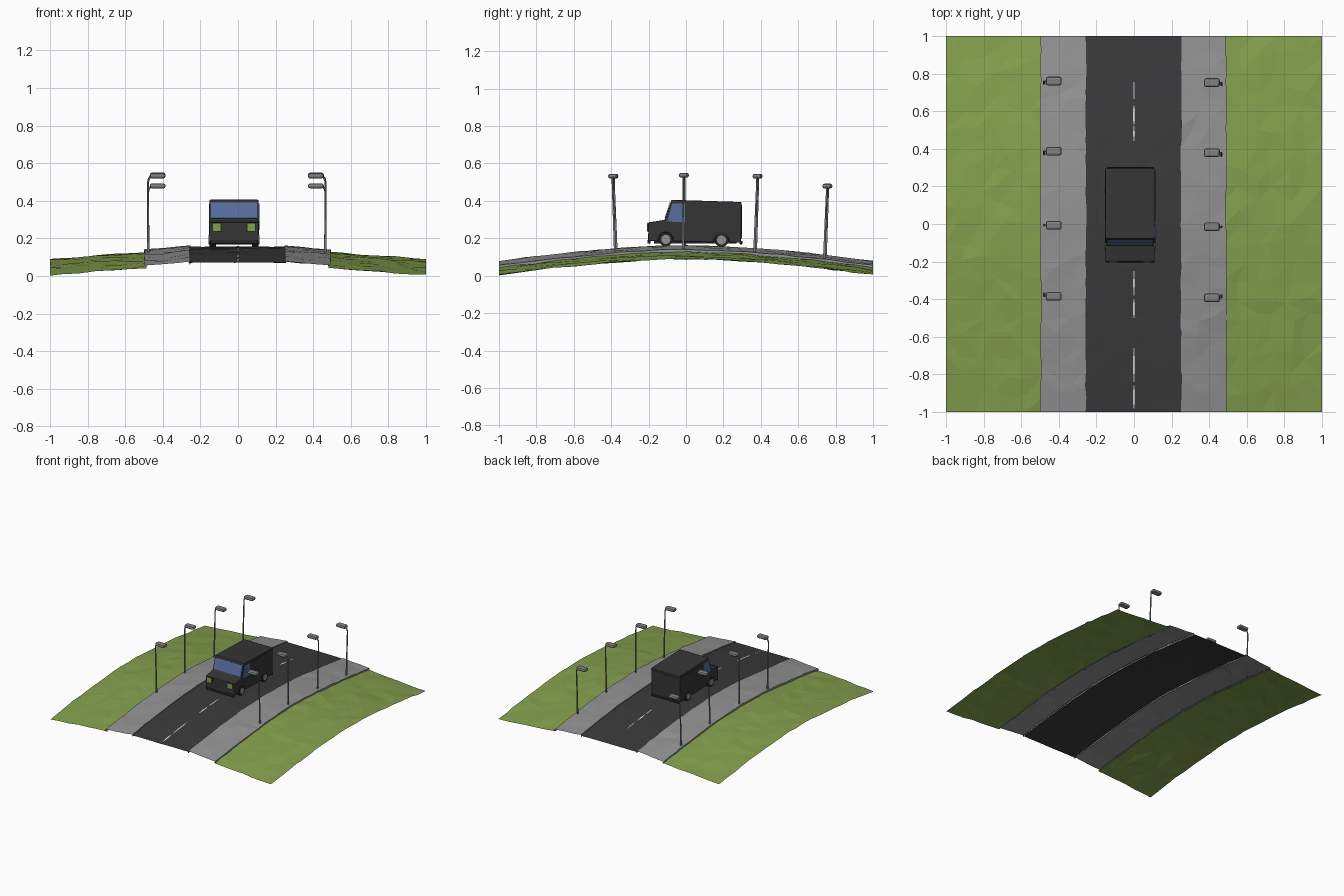
import bpy, bmesh, math, random
from mathutils import Vector, Matrix

if "Cube" in bpy.data.objects:
    bpy.data.objects.remove(bpy.data.objects["Cube"])
random.seed(4)

def mat(name, r, g, b):
    m = bpy.data.materials.new(name)
    m.diffuse_color = (r, g, b, 1)
    m.use_nodes = True
    m.node_tree.nodes["Principled BSDF"].inputs["Base Color"].default_value = m.diffuse_color
    return m

GREEN = mat("grass green", .23, .35, .075)
GREY = mat("paving grey", .29, .29, .29)
ASPHALT = mat("asphalt", .042, .042, .044)
WHITE = mat("line white", .65, .65, .65)
BLACK = mat("van black", .036, .036, .036)
TYRE = mat("tyre black", .02, .02, .02)
BLUE = mat("window blue", .095, .15, .34)
STEEL = mat("lamp grey", .22, .22, .22)

def finish(name, bm, *mats):
    bmesh.ops.recalc_face_normals(bm, faces=bm.faces)
    me = bpy.data.meshes.new(name)
    bm.to_mesh(me)
    bm.free()
    for m in mats:
        me.materials.append(m)
    ob = bpy.data.objects.new(name, me)
    bpy.context.collection.objects.link(ob)
    return ob

def drop(y):
    return .085 * abs(y) ** 1.65

# Ground strips: hill-shaped sheets with slight random unevenness
def strip(name, m, x0, z0, x1, z1, nx, ny, rough, skirt=0):
    bm = bmesh.new()
    rows = []
    for j in range(ny + 1):
        row = []
        for i in range(nx + 1):
            u, v = i / nx, -1 + 2 * j / ny
            x, y = x0 + (x1 - x0) * u, v
            if 0 < i < nx:
                x += random.uniform(-.3, .3) * abs(x1 - x0) / nx
            elif abs(x) < .95:
                x += random.uniform(-.003, .003)
            if 0 < j < ny:
                y += random.uniform(-.3, .3) * 2 / ny
            z = z0 + (z1 - z0) * u - drop(y) + random.uniform(-rough, rough)
            row.append(bm.verts.new((x, y, max(z, 0))))
        if skirt:  # kerb faces on both long edges
            a, b = row[0].co, row[-1].co
            row = ([bm.verts.new(a - Vector((0, 0, skirt)))] + row
                   + [bm.verts.new(b - Vector((0, 0, skirt)))])
        rows.append(row)
    for r, s in zip(rows, rows[1:]):
        for i in range(len(r) - 1):
            bm.faces.new((r[i], r[i + 1], s[i + 1], s[i]))
    bmesh.ops.triangulate(bm, faces=bm.faces)
    return finish(name, bm, m)

strip("grass_left", GREEN, -1, .089, -.485, .128, 6, 20, .004)
strip("grass_right", GREEN, .48, .128, 1, .089, 6, 20, .004)
strip("pavement_left", GREY, -.497, .140, -.255, .163, 3, 24, .003, .018)
strip("pavement_right", GREY, .25, .163, .492, .140, 3, 24, .003, .018)
strip("road", ASPHALT, -.26, .156, .255, .156, 6, 24, .0015)

# Worn centre line
bm = bmesh.new()
for a, b, w in ((-.98, -.86, .006), (-.84, -.66, .005), (-.5, -.4, .006), (-.38, -.25, .004),
                (-.1, .15, .005), (.44, .52, .004), (.53, .63, .006), (.66, .76, .003)):
    prev = None
    for k in range(4):
        y = a + (b - a) * k / 3
        h = w * (.35 if k in (0, 3) else 1)
        cur = [bm.verts.new((s * h, y, .1595 - drop(y))) for s in (-1, 1)]
        if prev:
            bm.faces.new((prev[0], prev[1], cur[1], cur[0]))
        prev = cur
finish("centre_line", bm, WHITE)

# Extrude a (y, z) outline between two x positions
def extrude_x(name, pts, x0, x1, m, bevel=0):
    bm = bmesh.new()
    f = bm.faces.new([bm.verts.new((x0, y, z)) for y, z in pts])
    g = bmesh.ops.extrude_face_region(bm, geom=[f])["geom"]
    bmesh.ops.translate(bm, vec=(x1 - x0, 0, 0),
                        verts=[v for v in g if isinstance(v, bmesh.types.BMVert)])
    ob = finish(name, bm, m)
    if bevel:
        mod = ob.modifiers.new("bevel", 'BEVEL')
        mod.width, mod.segments = bevel, 2
        mod.limit_method, mod.angle_limit = 'ANGLE', math.radians(40)
    return ob

def box(name, x0, x1, y0, y1, z0, z1, m, bevel=0):
    return extrude_x(name, [(y0, z0), (y1, z0), (y1, z1), (y0, z1)], x0, x1, m, bevel)

# Van body: side outline with wheel arches
XL, XR, CX = -.152, .110, -.021
WHEELS = ((-.108, .194), (.19, .191))

def arch(cy, base):
    return [(cy - .042 * math.cos(t), base + .048 * math.sin(t))
            for t in (math.pi * k / 8 for k in range(9))]

outline = ([(-.203, .186)] + arch(-.108, .184) + arch(.19, .178)
           + [(.295, .176), (.297, .394), (-.078, .406), (-.113, .299), (-.2, .285)])
extrude_x("van_body", outline, XL, XR, BLACK, .006)
box("van_chassis", XL + .04, XR - .04, -.17, .27, .172, .25, TYRE)
box("front_bumper", XL + .005, XR - .005, -.207, -.19, .172, .192, TYRE, .003)
box("rear_bumper", XL + .005, XR - .005, .285, .302, .168, .185, TYRE, .003)

# Roof and door panels as thin raised plates
box("rear_door", XL + .02, XR - .02, .295, .3, .2, .378, BLACK)
for side, x in (("left", XL), ("right", XR)):
    s = -1 if side == "left" else 1
    box("cargo_panel_" + side, x, x + s * .003, .015, .285, .245, .382, BLACK)
    extrude_x("side_window_" + side,
              [(-.1, .29), (-.006, .285), (-.006, .386), (-.073, .386)], x, x + s * .003, BLUE)
    box("cab_door_" + side, x, x + s * .002, -.055, -.003, .2, .278, BLACK)

# Windscreen plate on the sloping front
extrude_x("windscreen", [(-.1115, .307), (-.0845, .390), (-.0875, .391), (-.1145, .308)],
          XL + .009, XR - .009, BLUE)

# Headlights with frames
for side, s in (("left", -1), ("right", 1)):
    x = CX + s * .092
    box("headlight_frame_" + side, x - .025, x + .025, -.205, -.2, .233, .284, TYRE)
    box("headlight_" + side, x - .02, x + .02, -.208, -.2, .239, .279, GREEN)

# Wheels: dark tyre, grey hub on the outer face
def disc(name, x, y, z, r, depth, m, n=20):
    bm = bmesh.new()
    bmesh.ops.create_cone(bm, cap_ends=True, segments=n, radius1=r, radius2=r, depth=depth,
                          matrix=Matrix.Translation((x, y, z)) @ Matrix.Rotation(math.pi / 2, 4, 'Y'))
    return finish(name, bm, m)

for end, (y, z) in zip(("front", "rear"), WHEELS):
    for side, x, s in (("left", XL, -1), ("right", XR, 1)):
        disc(f"tyre_{end}_{side}", x - s * .018, y, z, .037, .036, TYRE)
        disc(f"hub_{end}_{side}", x + s * .001, y, z, .024, .006, GREY)

# Street lamps: tapered bent pole with a rounded head pointing at the road
def lamp(name, s, px, y, top):
    base = .142 - drop(y) - .01
    lean = math.copysign(.014, y) if abs(y) > .1 else 0
    cu = bpy.data.curves.new(name + "_pole", 'CURVE')
    cu.dimensions, cu.bevel_depth, cu.bevel_resolution = '3D', .006, 1
    cu.use_fill_caps = True
    sp = cu.splines.new('POLY')
    path = [(0, -lean, base, 1.15), (0, 0, top - .048, .8), (.003, 0, top - .033, .8),
            (.012, 0, top - .02, .8), (.028, 0, top - .014, .8)]
    sp.points.add(len(path) - 1)
    for p, (dx, dy, z, r) in zip(sp.points, path):
        p.co = (px - s * dx, y + dy, z, 1)
        p.radius = r
    cu.materials.append(STEEL)
    bpy.context.collection.objects.link(bpy.data.objects.new(name + "_pole", cu))
    bm = bmesh.new()
    bmesh.ops.create_cube(bm, size=1, matrix=Matrix.Translation((px - s * .051, y, top - .013))
                          @ Matrix.Diagonal((.084, .046, .026, 1)))
    ob = finish(name + "_head", bm, STEEL)
    mod = ob.modifiers.new("bevel", 'BEVEL')
    mod.width, mod.segments = .011, 2

for i, (y, top) in enumerate(((-.39, .545), (-.012, .55), (.382, .545), (.755, .492))):
    lamp(f"left_lamp_{i + 1}", -1, -.478, y + .005, top)
    lamp(f"right_lamp_{i + 1}", 1, .465, y - .003, top)
